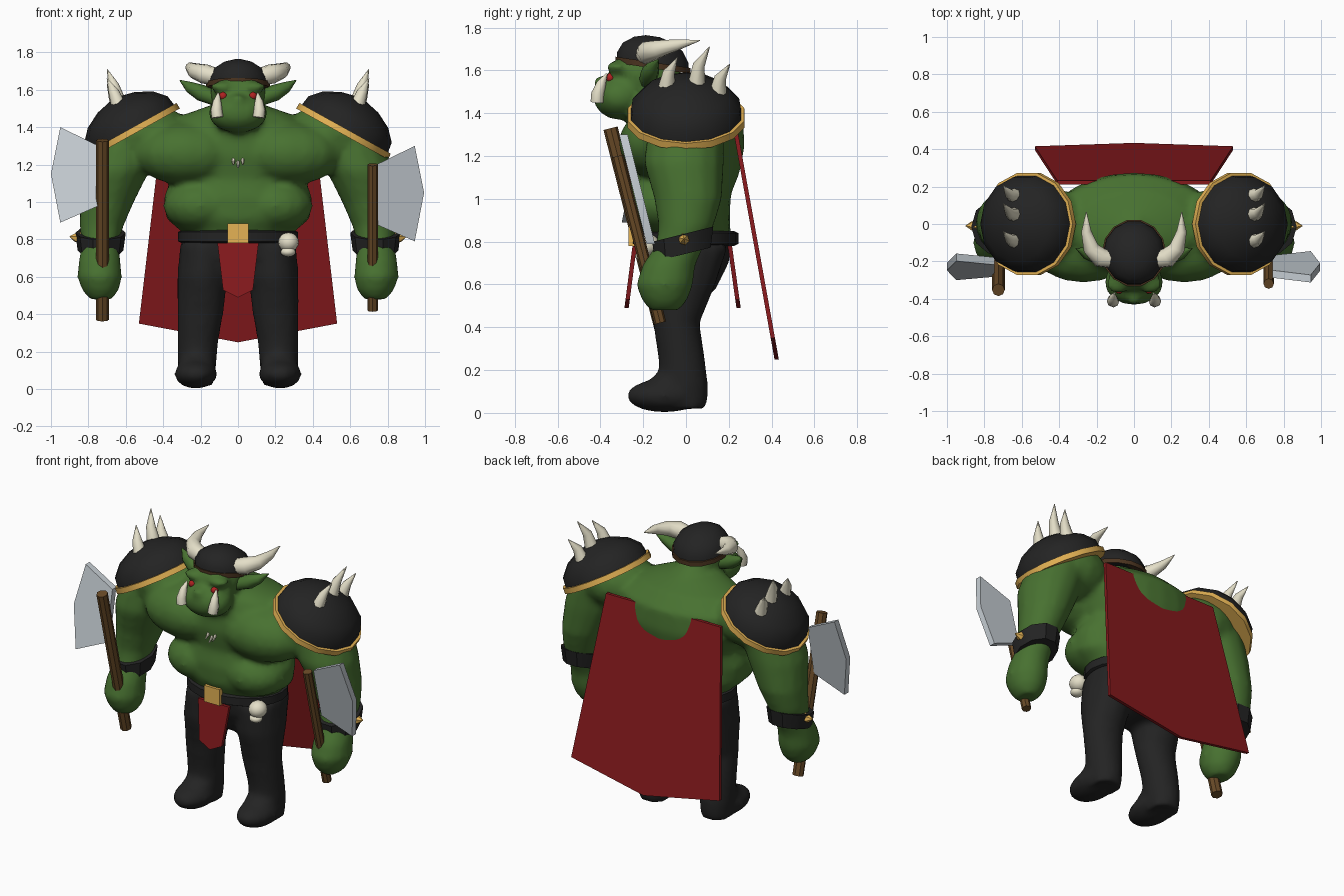
import bpy, bmesh
from math import pi, cos, sin, radians
from mathutils import Vector, Matrix

if "Cube" in bpy.data.objects:
    bpy.data.objects.remove(bpy.data.objects["Cube"])


def material(name, rgb):
    m = bpy.data.materials.new(name)
    m.use_nodes = True
    m.diffuse_color = (*rgb, 1)
    bsdf = m.node_tree.nodes["Principled BSDF"]
    bsdf.inputs["Base Color"].default_value = (*rgb, 1)
    bsdf.inputs["Roughness"].default_value = 0.8
    return m


GREEN = material("green skin", (0.064, 0.165, 0.03))
BLACK = material("black cloth", (0.017, 0.017, 0.017))
RED = material("dark red cloth", (0.24, 0.01, 0.012))
BONE = material("bone", (0.78, 0.74, 0.58))
STEEL = material("steel", (0.57, 0.62, 0.66))
WOOD = material("brown wood", (0.14, 0.068, 0.02))
GOLD = material("gold", (0.78, 0.45, 0.09))
EYE = material("eye red", (0.42, 0.015, 0.015))
LEATHER = material("dark leather", (0.07, 0.034, 0.014))


def bridge(bm, loops):
    """Join successive vertex rings and cap both ends."""
    n = len(loops[0])
    for a, b in zip(loops, loops[1:]):
        for i in range(n):
            j = (i + 1) % n
            bm.faces.new((a[i], a[j], b[j], b[i]))
    bm.faces.new(loops[0][::-1])
    bm.faces.new(loops[-1])


def loft(bm, rings, n=16, side=1, tilt=0.0):
    """Level elliptical rings (x, y, z, rx, ry), optionally sheared in y."""
    loops = []
    for x, y, z, rx, ry in rings:
        angles = [2 * pi * i / n for i in range(n)]
        loops.append([bm.verts.new((side * x + rx * cos(a), y + ry * sin(a),
                                    z + tilt * ry * sin(a))) for a in angles])
    bridge(bm, loops)


def tube(bm, points, radii, n=8):
    """Round tube through points, square to its path, without twisting."""
    pts = [Vector(p) for p in points]
    loops = []
    u = (pts[1] - pts[0]).orthogonal()
    for i, (p, r) in enumerate(zip(pts, radii)):
        d = (pts[min(i + 1, len(pts) - 1)] - pts[max(i - 1, 0)]).normalized()
        u = (u - d * u.dot(d)).normalized()
        v = d.cross(u)
        loops.append([bm.verts.new(p + r * (u * cos(a) + v * sin(a)))
                      for a in (2 * pi * k / n for k in range(n))])
    bridge(bm, loops)


def blob(bm, center, size):
    m = Matrix.Translation(center) @ Matrix.Diagonal((*size, 1))
    bmesh.ops.create_uvsphere(bm, u_segments=16, v_segments=10, radius=1, matrix=m)


def slab(bm, outline, y_of, thick):
    """Flat plate from an x, z outline lying on the sheet y_of(x, z)."""
    front, back = ([bm.verts.new((x, y_of(x, z) + s * thick / 2, z)) for x, z in outline]
                   for s in (-1, 1))
    bridge(bm, [front, back])


def finish(name, bm, mat, angle=35, mirror=False, organic=0):
    bmesh.ops.recalc_face_normals(bm, faces=bm.faces)
    me = bpy.data.meshes.new(name)
    bm.to_mesh(me)
    bm.free()
    me.materials.append(mat)
    me.shade_smooth()
    me.set_sharp_from_angle(angle=radians(angle))
    ob = bpy.data.objects.new(name, me)
    bpy.context.scene.collection.objects.link(ob)
    if mirror:
        ob.modifiers.new("mirror", 'MIRROR').use_mirror_merge = False
    if organic:
        r = ob.modifiers.new("blend", 'REMESH')
        r.mode, r.voxel_size, r.use_smooth_shade = 'VOXEL', organic, True
        s = ob.modifiers.new("soften", 'SMOOTH')
        s.factor, s.iterations = 0.5, 5


# Body: torso, head and arms blended together
bm = bmesh.new()
loft(bm, [(0, 0, .74, .25, .19), (0, -.01, .84, .3, .22), (0, -.03, .91, .385, .235),
          (0, -.03, 1.02, .4, .24), (0, 0, 1.12, .36, .25), (0, 0, 1.25, .46, .275),
          (0, 0, 1.38, .43, .265), (0, -.03, 1.46, .31, .21), (0, -.08, 1.52, .14, .13)], 24)
tube(bm, [(0, -.04, 1.42), (0, -.2, 1.56)], [.14, .12], 14)
blob(bm, (0, -.19, 1.58), (.15, .165, .14))
blob(bm, (0, -.31, 1.477), (.16, .125, .108))
blob(bm, (0, -.39, 1.545), (.04, .045, .035))
for s in (1, -1):
    blob(bm, (s * .27, -.115, 1.26), (.29, .2, .17))
    blob(bm, (s * .2, -.1, .98), (.2, .18, .14))
    blob(bm, (s * .08, -.32, 1.615), (.07, .055, .03))
    blob(bm, (s * .49, 0, 1.36), (.24, .21, .17))
    loft(bm, [(.56, 0, 1.44, .12, .15), (.6, 0, 1.32, .18, .18), (.65, -.01, 1.17, .18, .19),
              (.7, .01, 1, .145, .16), (.73, 0, .87, .118, .13), (.735, -.03, .78, .1, .115),
              (.74, -.08, .69, .112, .125), (.74, -.1, .6, .12, .135),
              (.735, -.1, .53, .1, .11), (.735, -.1, .48, .06, .07)], 14, s)
finish("body", bm, GREEN, organic=.02)

# Trousers with boots
bm = bmesh.new()
loft(bm, [(0, 0, .83, .29, .22), (0, 0, .7, .3, .2), (0, 0, .56, .18, .13)])
for s in (1, -1):
    loft(bm, [(.18, 0, .78, .13, .2), (.19, -.03, .6, .135, .17), (.2, -.045, .42, .125, .11),
              (.215, -.02, .25, .11, .11), (.22, -.01, .13, .105, .115),
              (.22, 0, .02, .09, .1)], 14, s)
    blob(bm, (s * .225, -.1, .08), (.115, .18, .078))
    blob(bm, (s * .22, -.08, .13), (.1, .1, .06))
for v in bm.verts:
    v.co.z = max(v.co.z, .003)
finish("trousers", bm, BLACK, organic=.02)

# Belt, buckle and loincloths
bm = bmesh.new()
loft(bm, [(0, -.005, z, .32 - d, .25 - d) for z, d in ((.78, .02), (.79, 0), (.84, 0), (.85, .02))], 20)
finish("belt", bm, BLACK)
bm = bmesh.new()
slab(bm, [(-.055, .78), (.055, .78), (.055, .885), (-.055, .885)], lambda x, z: -.253, .03)
finish("buckle", bm, GOLD)
flap = [(-.11, .78), (-.08, .53), (0, .49), (.08, .53), (.11, .78)]
for name, y, lean in (("front_loincloth", -.24, .13), ("back_loincloth", .205, -.14)):
    bm = bmesh.new()
    slab(bm, flap, lambda x, z: y + lean * (z - .78), .02)
    finish(name, bm, RED)

# Cape
bm = bmesh.new()
slab(bm, [(-.41, 1.37), (-.53, .35), (0, .25), (.53, .35), (.41, 1.37)],
     lambda x, z: .222 + .18 * (1.37 - z), .02)
finish("cape", bm, RED)

# Shoulder pads with gold trim and three spikes
tilt = Matrix.Translation((.565, 0, 1.38)) @ Matrix.Rotation(radians(29), 4, 'Y')
for name, rings, mat in (
        ("shoulder_pad", ((0, .265), (.07, .255), (.13, .2), (.175, .115), (.195, .03)), BLACK),
        ("pad_trim", ((-.018, .24), (-.018, .281), (.016, .279), (.016, .24)), GOLD)):
    bm = bmesh.new()
    loft(bm, [(0, 0, h, r, r) for h, r in rings], 14)
    bm.transform(tilt)
    finish(name, bm, mat, mirror=True)
bm = bmesh.new()
for y, z, dy, h in ((-.09, 1.52, .05, .14), (.05, 1.54, .06, .17), (.15, 1.5, .055, .13)):
    tube(bm, [(.64, y, z), (.665, y + .01, z + h / 2), (.7, y + dy, z + h)], [.04, .028, .002])
finish("pad_spikes", bm, BONE, 60, mirror=True)

# Bracers with a stud
bm = bmesh.new()
loft(bm, [(.735, -.015, z, r, r + .015) for z, r in ((.74, .1), (.74, .122), (.835, .135), (.835, .1))],
     10, tilt=.25)
finish("bracer", bm, BLACK, mirror=True)
bm = bmesh.new()
tube(bm, [(.84, -.01, .81), (.87, -.01, .81), (.9, -.01, .815)], [.03, .024, .002], 6)
finish("bracer_stud", bm, GOLD, mirror=True)

# Helmet, brim and horns
bm = bmesh.new()
loft(bm, [(0, -.155, z, r, r + .008) for z, r in
          ((1.61, .165), (1.66, .163), (1.71, .135), (1.745, .08), (1.76, .025))], 14, tilt=-.15)
finish("helmet", bm, BLACK)
bm = bmesh.new()
loft(bm, [(0, -.155, z, r, r + .008) for z, r in
          ((1.61, .15), (1.61, .172), (1.638, .172), (1.638, .15))], 14, tilt=-.15)
finish("helmet_brim", bm, LEATHER)
bm = bmesh.new()
tube(bm, [(.12, -.19, 1.67), (.18, -.18, 1.685), (.23, -.13, 1.7), (.255, -.04, 1.72),
          (.255, .065, 1.74)], [.047, .053, .043, .027, .002], 10)
finish("horns", bm, BONE, 50, mirror=True)

# Face: ears, eyes and tusks
bm = bmesh.new()
tube(bm, [(.11, -.18, 1.55), (.2, -.17, 1.585), (.26, -.155, 1.615), (.31, -.13, 1.65)],
     [.04, .044, .03, .003])
finish("ears", bm, GREEN, 60, mirror=True)
bm = bmesh.new()
blob(bm, (.08, -.352, 1.566), (.022, .021, .022))
finish("eyes", bm, EYE, mirror=True)
bm = bmesh.new()
tube(bm, [(.11, -.415, 1.452), (.115, -.412, 1.49), (.112, -.395, 1.54), (.105, -.37, 1.585)],
     [.031, .031, .022, .004])
finish("tusks", bm, BONE, 50, mirror=True)

# Chest piercing and belt skull
bm = bmesh.new()
for x, z in ((-.025, 1.2), (0, 1.185), (.025, 1.2)):
    tube(bm, [(x, -.26, z + .03), (x, -.295, z)], [.011, .004], 6)
finish("chest_piercing", bm, BONE)
bm = bmesh.new()
blob(bm, (.27, -.182, .785), (.055, .058, .052))
blob(bm, (.268, -.2, .733), (.04, .038, .026))
finish("belt_skull", bm, BONE, 60)

# Axes: both handles lean forward, the blades lean opposite ways
outline = [(.02, .05), (.225, .15), (.275, -.1), (.225, -.36), (.02, -.27)]
for name, s, x, low, high, r, lean, y0 in (("left", 1, .72, .42, 1.2, .028, -.25, -.23),
                                           ("right", -1, .725, .37, 1.33, .034, .2, -.228)):
    bm = bmesh.new()
    tube(bm, [(s * x, -.35 - .255 * (z - 1.32), z) for z in (low, high)], [r, r])
    finish(name + "_axe_handle", bm, WOOD)
    bm = bmesh.new()
    mid = 1.05 if s > 0 else 1.15
    slab(bm, [(s * (x + u), mid + .1 + w) for u, w in outline],
         lambda px, z: y0 + lean * (z - mid), .04)
    finish(name + "_axe_blade", bm, STEEL)
